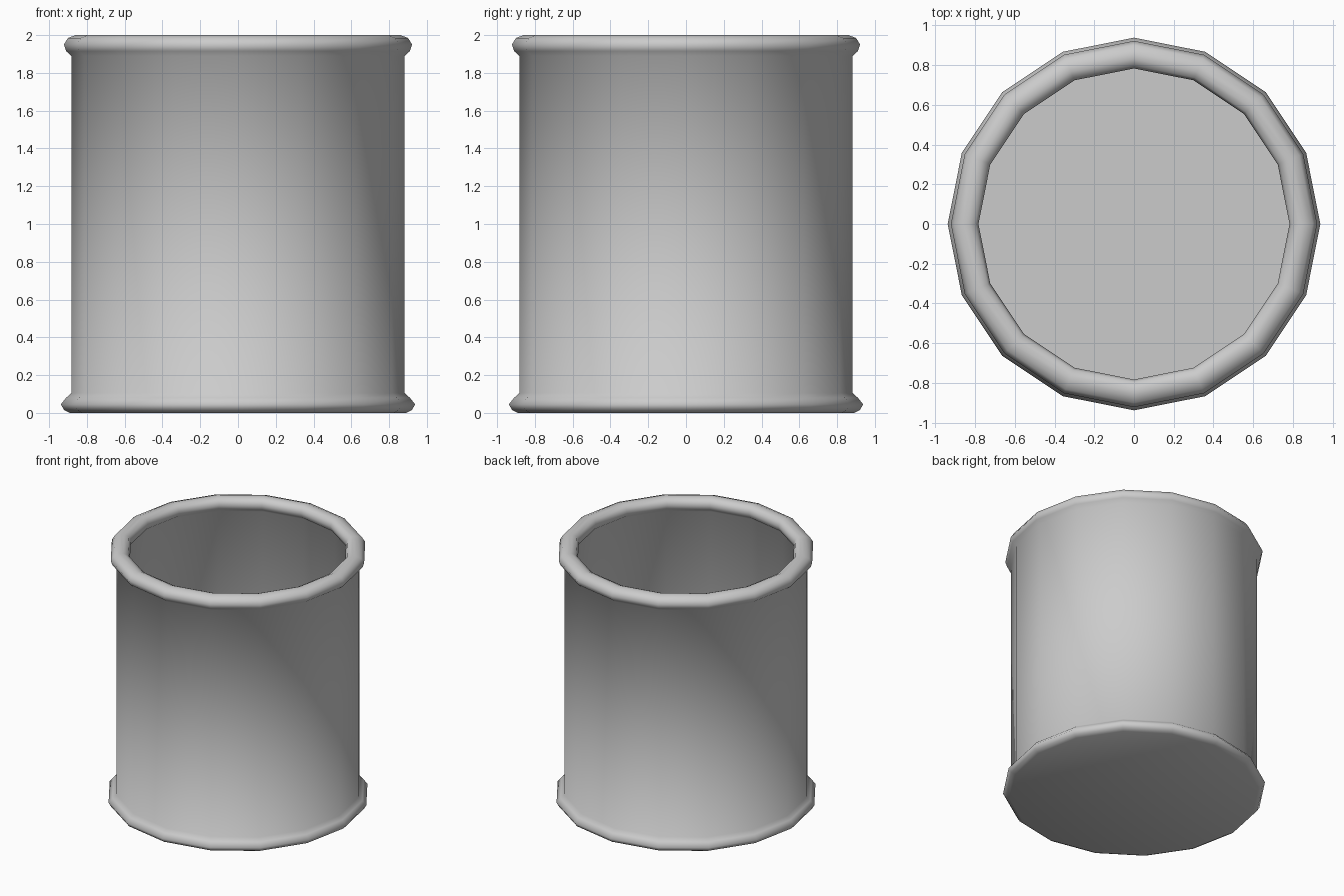
import bpy, bmesh
from math import cos, sin, tau, radians

if "Cube" in bpy.data.objects:
    bpy.data.objects.remove(bpy.data.objects["Cube"])

SIDES = 16


def lathe(name, profile, closed=False):
    """Spin an (r, z) profile round z; r = 0 becomes a single pole point."""
    bm = bmesh.new()
    rings = []
    for r, z in profile:
        if r == 0:
            rings.append([bm.verts.new((0, 0, z))] * SIDES)
        else:
            rings.append([bm.verts.new((r * cos(tau * i / SIDES), r * sin(tau * i / SIDES), z))
                          for i in range(SIDES)])
    pairs = list(zip(rings, rings[1:]))
    if closed:
        pairs.append((rings[-1], rings[0]))
    for a, b in pairs:
        for i in range(SIDES):
            j = (i + 1) % SIDES
            bm.faces.new(dict.fromkeys((a[i], a[j], b[j], b[i])))
    bmesh.ops.recalc_face_normals(bm, faces=bm.faces)
    mesh = bpy.data.meshes.new(name)
    bm.to_mesh(mesh)
    bm.free()
    obj = bpy.data.objects.new(name, mesh)
    bpy.context.collection.objects.link(obj)
    bpy.ops.object.select_all(action='DESELECT')
    obj.select_set(True)
    bpy.context.view_layer.objects.active = obj
    bpy.ops.object.shade_smooth_by_angle(angle=radians(80))
    return obj


# Hollow container: bottom, flared foot, outer wall, lip rolled over the edge,
# inner wall and inside floor, all one continuous profile
lathe("container_body", [
    (0, 0), (0.89, 0), (0.92, 0.015), (0.938, 0.045), (0.91, 0.08), (0.882, 0.105),
    (0.882, 1.89), (0.91, 1.915), (0.922, 1.95), (0.90, 1.985), (0.86, 2.0),
    (0.83, 2.0), (0.797, 1.985), (0.783, 1.95), (0.793, 1.915), (0.82, 1.89),
    (0.82, 0.1), (0, 0.1)])
